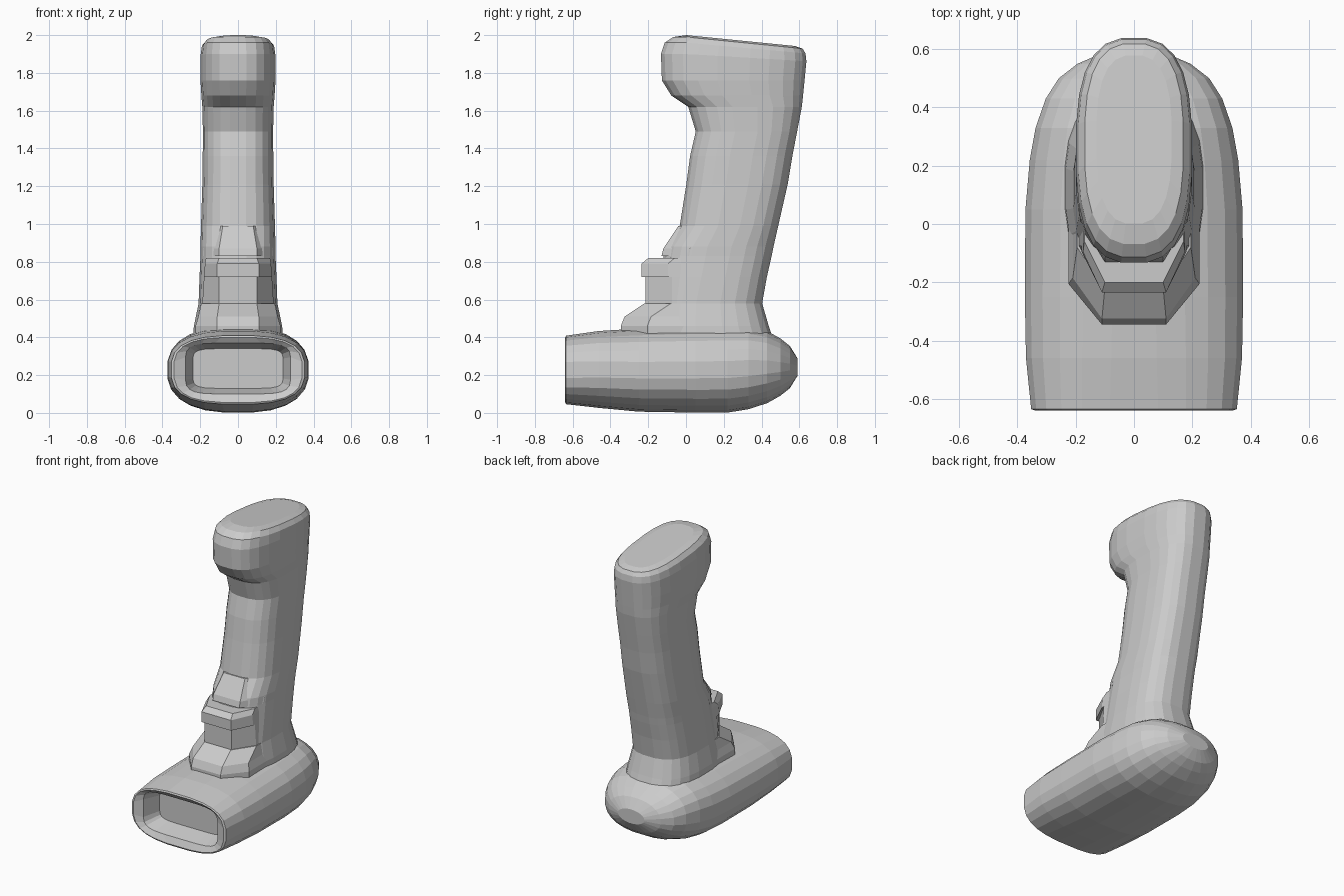
import bpy
from math import sin, cos, pi, copysign


def power(v, n):
    return copysign(abs(v) ** (2 / n), v)


def oval(half_w, lo, hi, n, sides):
    """Rounded-rectangle outline as (x, t) pairs, with t running lo..hi."""
    mid, half = (lo + hi) / 2, (hi - lo) / 2
    angles = [2 * pi * (i + 0.5) / sides for i in range(sides)]
    return [(half_w * power(cos(a), n), mid + half * power(sin(a), n)) for a in angles]


def loft(name, rings):
    """Skin a list of equal-length 3D rings and cap both ends."""
    k = len(rings[0])
    verts = [p for r in rings for p in r]
    faces = [(a * k + i, a * k + (i + 1) % k, (a + 1) * k + (i + 1) % k, (a + 1) * k + i)
             for a in range(len(rings) - 1) for i in range(k)]
    faces += [tuple(reversed(range(k))), tuple(range(len(verts) - k, len(verts)))]
    mesh = bpy.data.meshes.new(name)
    mesh.from_pydata(verts, [], faces)
    obj = bpy.data.objects.new(name, mesh)
    bpy.context.collection.objects.link(obj)
    # consistent outward normals
    import bmesh
    bm = bmesh.new()
    bm.from_mesh(mesh)
    bmesh.ops.recalc_face_normals(bm, faces=bm.faces)
    bm.to_mesh(mesh)
    bm.free()
    return obj


# Scanner head: from the recessed window floor, out to the rim, back to the tail
head_sections = [  # y, half width, z low, z high, squareness
    (-0.50, 0.24, 0.13, 0.34, 6),
    (-0.62, 0.28, 0.10, 0.37, 5),
    (-0.64, 0.34, 0.055, 0.40, 3),
    (-0.635, 0.355, 0.045, 0.41, 2.8),
    (-0.46, 0.373, 0.025, 0.435, 2.6),
    (-0.25, 0.377, 0.005, 0.448, 2.5),
    (0.05, 0.375, 0.0, 0.456, 2.5),
    (0.22, 0.36, 0.0, 0.458, 2.5),
    (0.33, 0.34, 0.018, 0.456, 2.5),
    (0.43, 0.305, 0.05, 0.435, 2.4),
    (0.50, 0.26, 0.09, 0.395, 2.3),
    (0.55, 0.195, 0.13, 0.355, 2.2),
    (0.59, 0.10, 0.195, 0.29, 2),
]
loft("scanner_head", [[(x, y, z) for x, z in oval(w, lo, hi, n, 24)]
                      for y, w, lo, hi, n in head_sections])

# Handle: leaning grip swelling into the overhanging butt with a sloped top
handle_sections = [  # z, half width, y front, y back, back slope
    (0.40, 0.24, -0.20, 0.46, 0),
    (0.46, 0.235, -0.20, 0.44, 0),
    (0.58, 0.21, -0.17, 0.405, 0),
    (0.72, 0.205, -0.14, 0.43, 0),
    (0.83, 0.20, -0.12, 0.455, 0),
    (0.88, 0.20, -0.11, 0.465, 0),
    (0.99, 0.197, -0.035, 0.49, 0),
    (1.21, 0.19, 0.0, 0.54, 0),
    (1.36, 0.188, 0.02, 0.565, 0),
    (1.49, 0.187, 0.05, 0.59, 0),
    (1.62, 0.19, 0.01, 0.615, 0),
    (1.68, 0.195, -0.08, 0.622, 0),
    (1.76, 0.20, -0.13, 0.63, 0),
    (1.90, 0.20, -0.135, 0.64, 0.06),
    (1.96, 0.192, -0.115, 0.635, 0.09),
    (1.99, 0.17, -0.07, 0.62, 0.10),
    (2.00, 0.13, 0.0, 0.58, 0.10),
]
loft("handle", [[(x, y, z - s * max(0, y)) for x, y in oval(w, lo, hi, 2.7, 24)]
                for z, w, lo, hi, s in handle_sections])


def wedge(name, sections):
    """Block with chamfered front corners: z, front y, front half width, rear half width."""
    loft(name, [[(-r, 0.1, z), (-r, f + 0.14, z), (-w, f, z),
                 (w, f, z), (r, f + 0.14, z), (r, 0.1, z)] for z, f, w, r in sections])


# Stepped collar where the handle meets the head
wedge("handle_collar", [(0.42, -0.345, 0.11, 0.225), (0.46, -0.345, 0.11, 0.225),
                        (0.51, -0.325, 0.11, 0.21), (0.58, -0.22, 0.10, 0.195)])
# Trigger with a small overhanging ledge
wedge("trigger", [(0.56, -0.215, 0.10, 0.19), (0.72, -0.215, 0.10, 0.18)])
wedge("trigger_ledge", [(0.72, -0.235, 0.11, 0.18), (0.79, -0.235, 0.11, 0.175),
                        (0.82, -0.20, 0.10, 0.17)])
# Finger rest above the trigger
wedge("finger_rest", [(0.83, -0.13, 0.10, 0.185), (0.87, -0.12, 0.10, 0.185),
                      (0.99, -0.04, 0.08, 0.17)])
